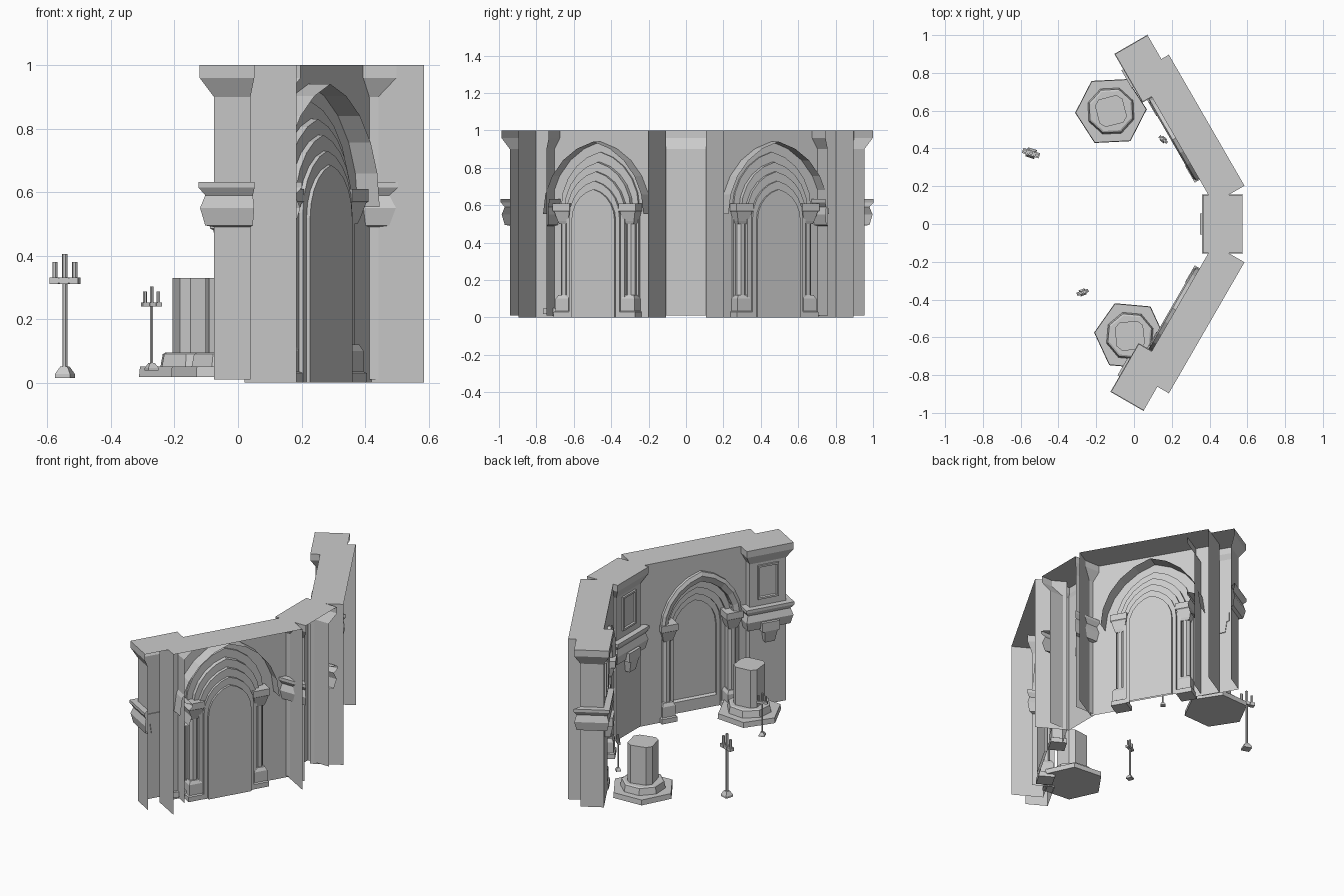
import bpy, bmesh, math
from mathutils import Matrix, Vector

if "Cube" in bpy.data.objects:
    bpy.data.objects.remove(bpy.data.objects["Cube"])

stone = bpy.data.materials.new("grey stone")
stone.diffuse_color = (0.6, 0.6, 0.6, 1)
stone.use_nodes = True
stone.node_tree.nodes["Principled BSDF"].inputs["Base Color"].default_value = stone.diffuse_color


def frame(d, n):
    """Local axes: u along the wall, v towards the inside, z up."""
    return Matrix(((d[0], n[0], 0, 0), (d[1], n[1], 0, 0), (0, 0, 1, 0), (0, 0, 0, 1)))


C, S = math.cos(math.radians(60)), math.sin(math.radians(60))
WORLD = Matrix.Identity(4)
CENTRE = frame((0, 1), (-1, 0))
WING = {1: frame((-C, S), (-S, -C)), -1: frame((-C, -S), (-S, C))}


def mesh(name, verts, faces, mat=WORLD):
    bm = bmesh.new()
    vs = [bm.verts.new(mat @ Vector(v)) for v in verts]
    for f in faces:
        bm.faces.new([vs[i] for i in f])
    bmesh.ops.recalc_face_normals(bm, faces=bm.faces)
    me = bpy.data.meshes.new(name)
    bm.to_mesh(me)
    bm.free()
    me.materials.append(stone)
    ob = bpy.data.objects.new(name, me)
    bpy.context.collection.objects.link(ob)
    return ob


def loft(name, rings, mat=WORLD, closed=True, cap_start=False, cap_end=False):
    n = len(rings[0])
    verts = [p for r in rings for p in r]
    faces = []
    for k in range(len(rings) - 1):
        for i in range(n if closed else n - 1):
            j = (i + 1) % n
            faces.append((k * n + i, k * n + j, (k + 1) * n + j, (k + 1) * n + i))
    if cap_start:
        faces.append(tuple(range(n)))
    if cap_end:
        faces.append(tuple(range(len(verts) - n, len(verts))))
    return mesh(name, verts, faces, mat)


def turned(name, sides, levels, loc, rot=0.0, mat=WORLD):
    """Stacked polygon sections: levels are (z, radius)."""
    rings = [[(loc[0] + r * math.cos(rot + 2 * math.pi * i / sides),
               loc[1] + r * math.sin(rot + 2 * math.pi * i / sides), z)
              for i in range(sides)] for z, r in levels]
    return loft(name, rings, mat, True, True, True)


def square(name, levels, loc, rot=0.0, mat=WORLD):
    return turned(name, 4, [(z, h * math.sqrt(2)) for z, h in levels], loc, rot + math.pi / 4, mat)


def arch(h, apex, centre, v, legs=True, n=5):
    """Pointed arch outline of half width h."""
    rise = 1.25 * h
    spring = apex - rise
    R = (h * h + rise * rise) / (2 * h)
    c = R - h
    end = math.acos(-c / R)
    half = []
    for i in range(n + 1):
        t = math.pi + (end - math.pi) * i / n
        half.append((c + R * math.cos(t), spring + R * math.sin(t)))
    if legs:
        half.insert(0, (-h, 0.0))
    pts = half + [(-x, z) for x, z in reversed(half[:-1])]
    return [(centre + x, v, z) for x, z in pts]


def pier(name, mat, u0, u1, front, back):
    # open backed shaft with collar band and flared cornice
    def section(o, z):
        return [(u0 - o, back - o, z), (u0 - o, front + o, z),
                (u1 + o, front + o, z), (u1 + o, back - o, z)]
    prof = [(0.01, 0), (0.90, 0), (0.96, 0.033), (1.0, 0.033)]
    loft(name + "_shaft", [section(o, z) for z, o in prof], mat, False, False, True)
    band = [(0.49, 0), (0.495, 0.02), (0.55, 0.032), (0.59, 0.02), (0.615, 0.036), (0.632, 0.036), (0.632, 0)]
    loft(name + "_band", [section(o, z) for z, o in band], mat, False)
    # keystone bracket under the band
    m = (u0 + u1) / 2
    rings = [[(m - w, front - 0.005, z), (m - w, front + p, z), (m + w, front + p, z), (m + w, front - 0.005, z)]
             for z, w, p in ((0.41, 0.03, 0.03), (0.48, 0.04, 0.045), (0.485, 0.055, 0.047), (0.54, 0.055, 0.047))]
    loft(name + "_bracket", rings, mat, True, True, True)
    # framed panel above the band
    rings = [[(m - w, front + p, 0.78 - h), (m + w, front + p, 0.78 - h),
              (m + w, front + p, 0.78 + h), (m - w, front + p, 0.78 + h)]
             for w, h, p in ((0.065, 0.105, 0), (0.065, 0.105, 0.012), (0.054, 0.094, 0.012), (0.05, 0.09, 0.003))]
    loft(name + "_panel", rings, mat, True, False, True)


U0, U1, MID = -0.117, 0.684, 0.284
VF, VB = -0.418, -0.608


def wing(side):
    mat = WING[side]
    nm = "left_" if side > 0 else "right_"
    # front wall sheet with an arched hole
    hole = arch(0.24, 0.885, MID, VF)
    pts = [(U0, VF, 0), (U0, VF, 1), (U1, VF, 1), (U1, VF, 0)] + hole[::-1]
    mesh(nm + "wall", pts, [tuple(range(len(pts)))], mat)
    # top slab and end walls, back left open
    sec = [(U0, 0), (U0, 1), (U1, 1), (U1, 0)]
    loft(nm + "wall_ends_and_top", [[(u, v, z) for u, z in sec] for v in (VF, VB)], mat, False)
    # stepped recess ending in the door panel
    steps = ((0.24, 0.885, VF), (0.24, 0.885, -0.43), (0.205, 0.83, -0.43), (0.205, 0.83, -0.455),
             (0.18, 0.78, -0.455), (0.18, 0.78, -0.475), (0.155, 0.73, -0.475), (0.155, 0.73, -0.49),
             (0.133, 0.685, -0.49), (0.133, 0.685, -0.503))
    loft(nm + "arch_recess", [arch(h, a, MID, v) for h, a, v in steps], mat, False, False, True)
    # rear skirt of the arch, seen only from behind
    loft(nm + "arch_rear", [arch(0.31, 0.94, MID, v, False) for v in (-0.42, -0.5)], mat, False)
    # projecting hood moulding
    hood = ((0.252, 0.90, VF), (0.252, 0.90, -0.40), (0.235, 0.875, -0.392),
            (0.208, 0.835, -0.41), (0.205, 0.83, -0.44))
    loft(nm + "arch_hood", [arch(h, a, MID, v, False) for h, a, v in hood], mat, False)
    # door sill
    loft(nm + "door_sill", [[(MID - 0.133, v, z), (MID + 0.133, v, z)]
                            for v, z in ((-0.49, 0), (-0.49, 0.07), (-0.503, 0.08))], mat, False)
    # flanking columns
    for k in (-1, 1):
        loc = (MID + k * 0.203, -0.44)
        turned(nm + "arch_column", 8, [(0.1, 0.027), (0.52, 0.027)], loc, math.pi / 8, mat)
        square(nm + "column_base", [(0, 0.048), (0.03, 0.048), (0.035, 0.04), (0.1, 0.04), (0.12, 0.03)], loc, 0, mat)
        square(nm + "column_capital", [(0.5, 0.026), (0.515, 0.032), (0.565, 0.046), (0.57, 0.052), (0.61, 0.052)], loc, 0, mat)
    # outer pier
    shift = -0.024 if side > 0 else 0
    pier(nm + "pier", mat, 0.57, 0.796, -0.372 + shift, -0.505 + shift)


wing(1)
wing(-1)
pier("centre_pier", CENTRE, -0.12, 0.12, -0.397, -0.542)


def pedestal(name, x, y, rot):
    # hexagon step, octagon step and chamfered square pillar
    turned(name + "_step", 6, [(0.018, 0.19), (0.05, 0.187)], (x, y), rot)
    turned(name + "_plinth", 8, [(0.05, 0.13), (0.09, 0.122), (0.095, 0.112)], (x, y), rot + math.pi / 8)
    a, b = 0.075, 0.048
    base = [(a, -b), (a, b), (b, a), (-b, a), (-a, b), (-a, -b), (-b, -a), (b, -a)]
    t = rot + 0.2
    rings = [[(x + p * math.cos(t) - q * math.sin(t), y + p * math.sin(t) + q * math.cos(t), z)
              for p, q in base] for z in (0.095, 0.33)]
    loft(name + "_pillar", rings, WORLD, True, True, True)


pedestal("left_pedestal", -0.122, 0.598, 0.05)
pedestal("right_pedestal", -0.022, -0.592, -0.09)


def candle_stand(x, y, z0, s, deg):
    a = math.radians(deg)
    mat = Matrix.Translation((x, y, z0)) @ Matrix.Rotation(a, 4, 'Z') @ Matrix.Scale(s, 4)
    square("stand_foot", [(0, 0.025), (0.012, 0.025), (0.035, 0.012)], (0, 0), 0, mat)
    turned("stand_pole", 6, [(0.03, 0.008), (0.3, 0.008)], (0, 0), 0, mat)
    bar = [[(-0.047, -w, z), (0.047, -w, z), (0.047, w, z), (-0.047, w, z)] for z, w in ((0.298, 0.01), (0.314, 0.01))]
    loft("stand_crossbar", bar, mat, True, True, True)
    for dx, top in ((-0.033, 0.365), (0, 0.39), (0.033, 0.365)):
        turned("candle", 6, [(0.31, 0.009), (top, 0.009)], (dx, 0), 0, mat)
        square("candle_holder", [(0.296, 0.014), (0.316, 0.014)], (dx, 0), 0, mat)


candle_stand(-0.545, 0.375, 0.015, 1.0, -18)
candle_stand(-0.272, -0.362, 0.038, 0.68, 20)
candle_stand(0.155, 0.447, 0.015, 0.58, -40)
